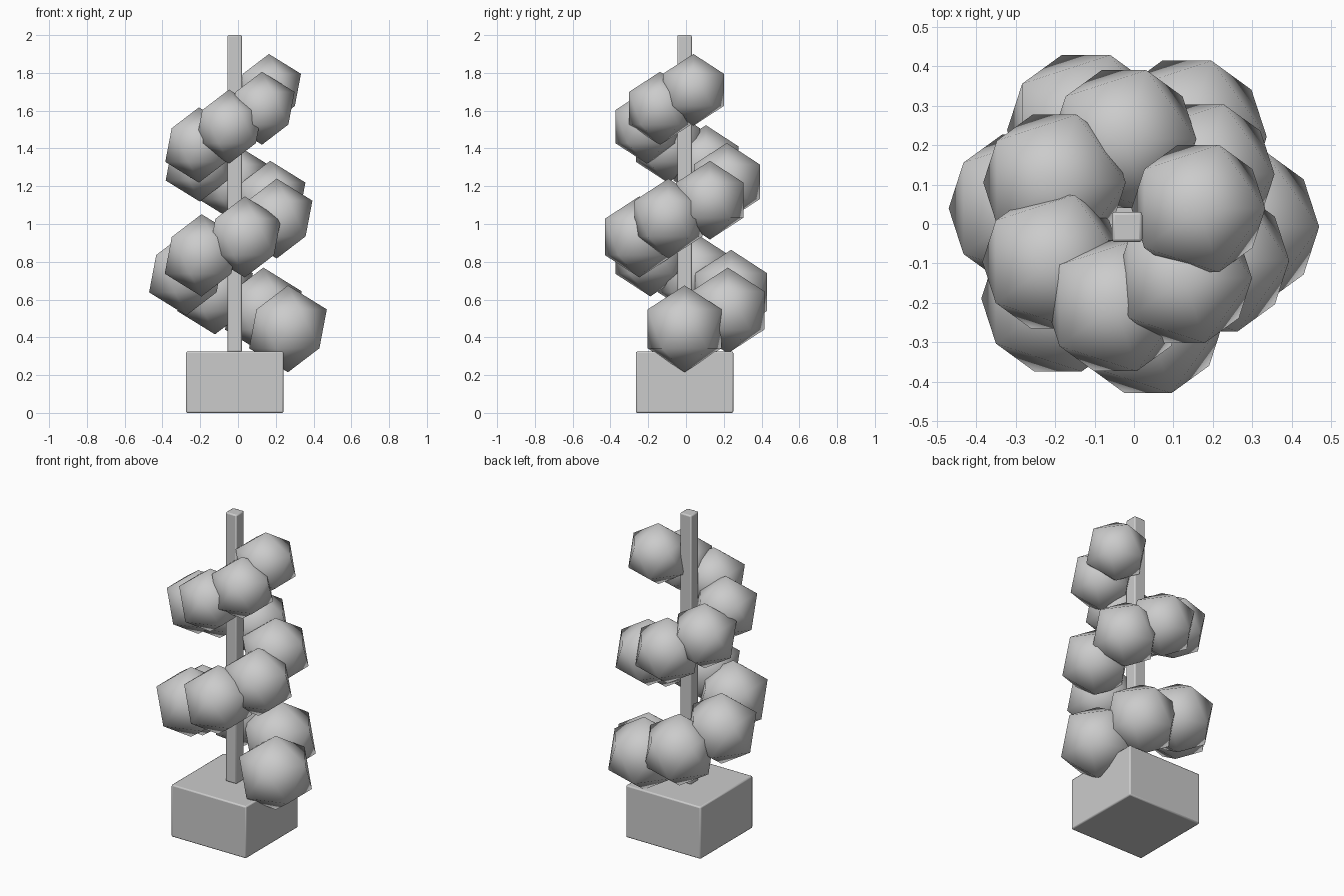
import bpy
from math import cos, sin, radians

if "Cube" in bpy.data.objects:
    bpy.data.objects.remove(bpy.data.objects["Cube"])

AX, AY = -0.0175, -0.0075   # axis of the pole


def block(name, width, z0, z1, bevel):
    bpy.ops.mesh.primitive_cube_add(size=1, location=(AX, AY, (z0 + z1) / 2))
    ob = bpy.context.object
    ob.name = name
    ob.scale = (width, width, z1 - z0)
    bpy.ops.object.transform_apply(location=False, rotation=False, scale=True)
    mod = ob.modifiers.new("bevel", 'BEVEL')
    mod.width = bevel
    mod.segments = 2
    bpy.ops.object.shade_smooth_by_angle(angle=radians(30))
    return ob


# Square base and thin square pole
block("base", 0.516, 0.0, 0.325, 0.008)
block("pole", 0.077, 0.322, 2.0, 0.008)

# Foliage balls spiralling up the pole, shrinking toward the top
COUNT = 14
for i in range(COUNT):
    t = i / (COUNT - 1)
    angle = radians(56.5 * i)
    dist = 0.282 + (0.187 - 0.282) * t
    radius = 0.23 + (0.19 - 0.23) * t
    z = 0.445 + (1.71 - 0.445) * t
    bpy.ops.mesh.primitive_ico_sphere_add(
        subdivisions=1, radius=radius,
        location=(AX + dist * cos(angle), AY + dist * sin(angle), z))
    ball = bpy.context.object
    ball.name = f"foliage_ball_{i + 1}"
    bpy.ops.object.shade_smooth()
